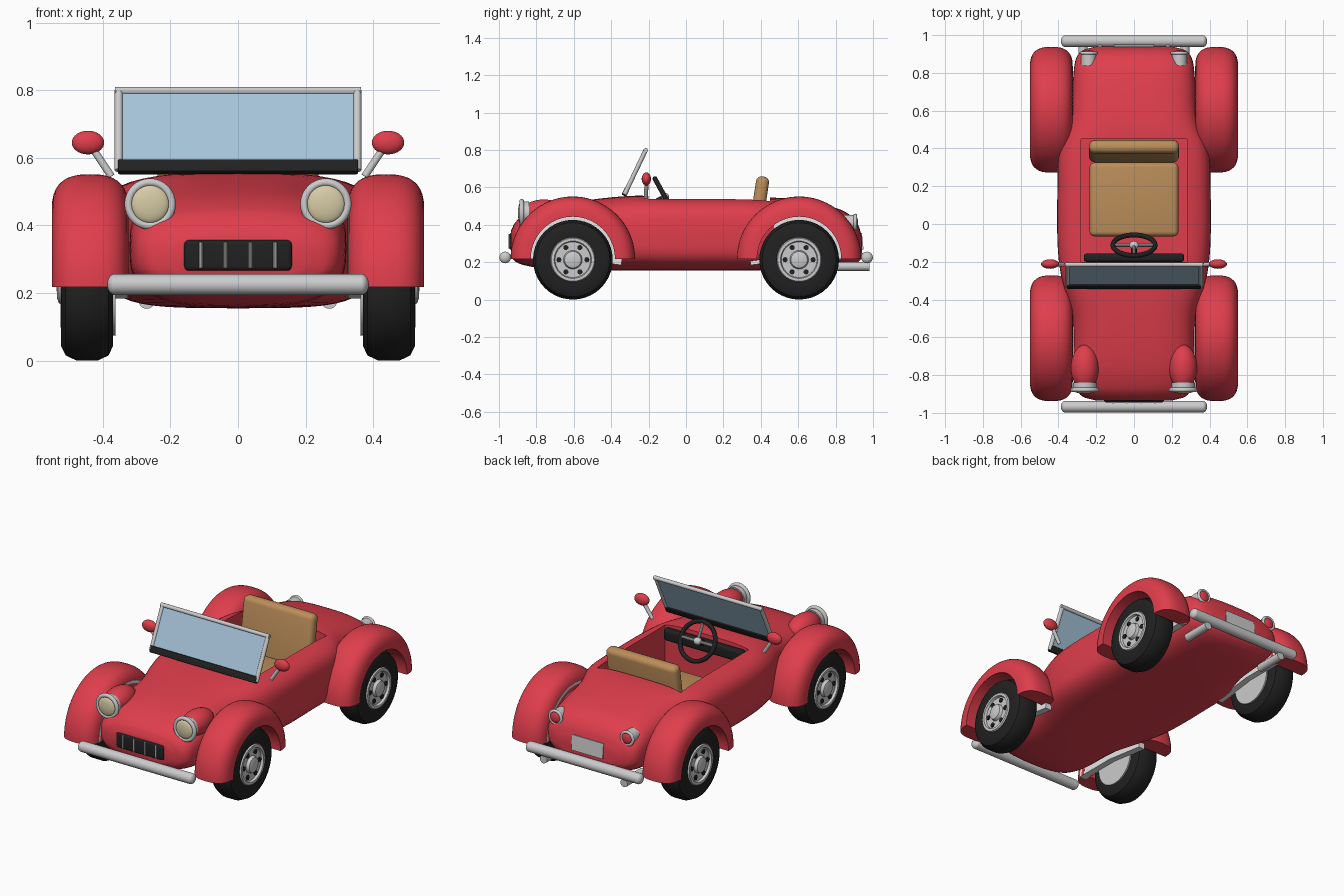
import bpy, bmesh
from math import sin, cos, pi, copysign
from mathutils import Matrix, Vector

cube = bpy.data.objects.get("Cube")
if cube:
    bpy.data.objects.remove(cube)


def material(name, r, g, b):
    m = bpy.data.materials.new(name)
    m.use_nodes = True
    m.diffuse_color = (r, g, b, 1)
    m.node_tree.nodes["Principled BSDF"].inputs["Base Color"].default_value = (r, g, b, 1)
    return m


RED = material("red paint", .74, .048, .072)
BLACK = material("black rubber", .015, .015, .015)
SILVER = material("silver metal", .6, .6, .61)
TAN = material("tan leather", .5, .27, .1)
GLASS = material("blue glass", .38, .55, .69)
CREAM = material("cream lens", .68, .6, .38)
WHITE = material("white liner", .9, .9, .9)


def smooth(obj):
    bpy.ops.object.select_all(action='DESELECT')
    obj.select_set(True)
    bpy.context.view_layer.objects.active = obj
    bpy.ops.object.shade_smooth_by_angle(angle=.6)


def finish(bm, name, mat):
    bmesh.ops.remove_doubles(bm, verts=bm.verts, dist=.0001)
    bmesh.ops.recalc_face_normals(bm, faces=bm.faces)
    mesh = bpy.data.meshes.new(name)
    bm.to_mesh(mesh)
    bm.free()
    mesh.materials.append(mat)
    obj = bpy.data.objects.new(name, mesh)
    bpy.context.collection.objects.link(obj)
    smooth(obj)
    return obj


def skin(name, rings, mat, loop=False):
    """Skin closed rings of points; cap the ends unless the rings form a loop."""
    bm = bmesh.new()
    rows = [[bm.verts.new(p) for p in ring] for ring in rings]
    n = len(rows[0])
    pairs = list(zip(rows, rows[1:])) + ([(rows[-1], rows[0])] if loop else [])
    for a, b in pairs:
        for i in range(n):
            j = (i + 1) % n
            bm.faces.new((a[i], a[j], b[j], b[i]))
    if not loop:
        bm.faces.new(rows[0])
        bm.faces.new(rows[-1])
    return finish(bm, name, mat)


def lathe(name, profile, side, y, z, mat, start=0, end=2 * pi, steps=40):
    """Turn an (x, radius) profile about a sideways axle."""
    full = end - start > 6.2
    count = steps if full else steps + 1
    angles = [start + (end - start) * i / steps for i in range(count)]
    rings = [[(side * x, y + r * cos(a), z + r * sin(a)) for x, r in profile] for a in angles]
    return skin(name, rings, mat, full)


def box(name, loc, size, mat, tilt=0, bevel=0):
    bm = bmesh.new()
    bmesh.ops.create_cube(bm, size=1)
    bmesh.ops.scale(bm, vec=size, verts=bm.verts)
    if bevel:
        bmesh.ops.bevel(bm, geom=bm.edges[:], offset=bevel, segments=4, profile=.5, affect='EDGES')
    bm.transform(Matrix.Translation(loc) @ Matrix.Rotation(tilt, 4, 'X'))
    return finish(bm, name, mat)


def tube(name, p, q, r, mat, sides=20):
    p, q = Vector(p), Vector(q)
    bm = bmesh.new()
    bmesh.ops.create_cone(bm, cap_ends=True, segments=sides, radius1=r, radius2=r, depth=(q - p).length)
    turn = (q - p).to_track_quat('Z', 'Y').to_matrix().to_4x4()
    bm.transform(Matrix.Translation((p + q) / 2) @ turn)
    return finish(bm, name, mat)


def ball(name, loc, radii, mat):
    bm = bmesh.new()
    bmesh.ops.create_uvsphere(bm, u_segments=28, v_segments=16, radius=1)
    bm.transform(Matrix.Translation(loc) @ Matrix.Diagonal((*radii, 1)))
    return finish(bm, name, mat)


def torus(name, loc, major, minor, tilt, mat):
    place = Matrix.Translation(loc) @ Matrix.Rotation(tilt, 4, 'X')
    turns = [2 * pi * i / 32 for i in range(32)]
    rings = [[place @ Vector(((major + minor * cos(b)) * cos(a), (major + minor * cos(b)) * sin(a),
                              minor * sin(b))) for b in turns[::3]] for a in turns]
    return skin(name, rings, mat, True)


# Body: rounded sections (y, half width, bottom, top, squareness) from nose to tail
SECTIONS = [(-.935, .2, .23, .37, 2.6), (-.915, .27, .205, .41, 2.6), (-.87, .305, .185, .45, 2.8),
            (-.75, .32, .165, .495, 3), (-.5, .325, .155, .535, 3.2), (-.28, .385, .155, .555, 3.6),
            (-.1, .405, .155, .55, 4), (.2, .405, .155, .55, 4), (.4, .395, .155, .545, 4),
            (.55, .34, .155, .54, 3.5), (.8, .32, .165, .49, 3), (.88, .305, .18, .45, 2.8),
            (.92, .27, .2, .4, 2.6), (.94, .2, .22, .34, 2.6)]


def section(y, w, low, high, n):
    ring = []
    for i in range(48):
        c, s = cos(2 * pi * i / 48), sin(2 * pi * i / 48)
        ring.append((w * copysign(abs(c) ** (2 / n), c), y,
                     (low + high) / 2 + (high - low) / 2 * copysign(abs(s) ** (2 / n), s)))
    return ring


stations = []
for i in range(len(SECTIONS) - 1):
    p0, p1, p2, p3 = (Vector(SECTIONS[min(max(k, 0), len(SECTIONS) - 1)]) for k in range(i - 1, i + 3))
    for t in (0, .25, .5, .75):
        spacing = p2[0] - p1[0]
        m1 = (p2 - p0) * (spacing / (p2[0] - p0[0]))
        m2 = (p3 - p1) * (spacing / (p3[0] - p1[0]))
        stations.append(p1 * (2 * t**3 - 3 * t**2 + 1) + m1 * (t**3 - 2 * t**2 + t)
                        + p2 * (3 * t**2 - 2 * t**3) + m2 * (t**3 - t**2))
stations.append(SECTIONS[-1])
body = skin("body", [section(*s) for s in stations], RED)

# Cockpit opening
cutter = box("cockpit_cutter", (0, .125, .52), (.56, .65, .6), RED)
cutter.hide_render = True
cut = body.modifiers.new("cockpit", 'BOOLEAN')
cut.object, cut.operation, cut.solver = cutter, 'DIFFERENCE', 'EXACT'
bpy.context.view_layer.objects.active = body
bpy.ops.object.modifier_apply(modifier="cockpit")
bpy.data.objects.remove(cutter)
smooth(body)

# Wheels, fenders and arch liners
TYRE = [(.372, .13), (.37, .17), (.383, .198), (.415, .213), (.478, .213), (.51, .198), (.524, .17), (.518, .115)]
HUB = [(.362, 0), (.362, .14), (.515, .122), (.526, .115), (.526, .1), (.512, .095),
       (.512, .05), (.53, .044), (.535, .03), (.537, 0)]
LINER = [(.325, 0), (.325, .262), (.368, .262), (.368, 0)]
FENDER = [(.4375 + .1135 * copysign(abs(cos(a)) ** .75, cos(a)), .225 + .108 * sin(a) ** .75)
          for a in [pi * i / 18 for i in range(18)] + [3.14159]]
for side, hand in ((1, "left"), (-1, "right")):
    for y, end in ((-.605, "front"), (.605, "rear")):
        tag = f"{end}_{hand}"
        lathe("tyre_" + tag, TYRE, side, y, .213, BLACK)
        lathe("hub_" + tag, HUB, side, y, .213, SILVER)
        for k in range(6):
            a = pi / 3 * k
            cy, cz = y + .075 * cos(a), .213 + .075 * sin(a)
            tube("bolt_" + tag, (side * .505, cy, cz), (side * .518, cy, cz), .014, BLACK, 10)
        lathe("fender_" + tag, FENDER, side, y, .218, RED, 0, pi)
        drop = .13
        lathe("arch_liner_" + tag, LINER, side, y, .218, WHITE,
              -drop if y < 0 else 0, pi if y < 0 else pi + drop)

    # Headlights
    x = side * .26
    ball("headlight_pod_" + hand, (x, -.76, .463), (.074, .122, .072), RED)
    tube("headlight_shell_" + hand, (x, -.885, .463), (x, -.84, .463), .062, SILVER, 32)
    torus("headlight_ring_" + hand, (x, -.878, .463), .064, .012, pi / 2, SILVER)
    ball("headlight_lens_" + hand, (x, -.883, .463), (.056, .016, .056), CREAM)

    # Tail lights, exhausts and bumper brackets
    x = side * .24
    tube("tail_light_base_" + hand, (x, .84, .412), (x, .905, .412), .04, SILVER, 28)
    torus("tail_light_ring_" + hand, (x, .905, .412), .038, .009, pi / 2, SILVER)
    ball("tail_light_lens_" + hand, (x, .906, .412), (.034, .014, .034), RED)
    tube("exhaust_" + hand, (side * .27, .8, .177), (side * .27, .98, .177), .024, SILVER)
    tube("bumper_bracket_" + hand, (side * .18, .9, .235), (side * .18, .97, .235), .014, SILVER)

    # Door mirrors
    tube("mirror_stem_" + hand, (side * .375, -.215, .545), (side * .435, -.21, .635), .011, SILVER)
    ball("mirror_" + hand, (side * .444, -.212, .645), (.048, .025, .035), RED)

    # Windscreen posts
    tube("windscreen_post_" + hand, (side * .353, -.328, .563), (side * .353, -.215, .8), .012, SILVER, 12)

# Bumpers with rounded ends
for y, name in ((-.967, "front"), (.968, "rear")):
    tube(name + "_bumper", (-.365, y, .225), (.365, y, .225), .031, SILVER, 24)
    for side in (-1, 1):
        ball(name + "_bumper_end", (side * .365, y, .225), (.022, .031, .031), SILVER)

# Windscreen
tube("windscreen_top", (-.364, -.215, .798), (.364, -.215, .798), .012, SILVER, 12)
box("windscreen_glass", (0, -.27, .684), (.7, .009, .25), GLASS, -.446)
box("windscreen_seal", (0, -.324, .573), (.71, .028, .038), BLACK, -.446, .004)

# Grille and rear plate
box("grille", (0, -.93, .311), (.32, .03, .092), BLACK, 0, .0145)
for x in (-.11, -.037, .037, .11):
    tube("grille_bar", (x, -.944, .274), (x, -.944, .35), .006, SILVER, 10)
box("rear_plate", (0, .93, .31), (.21, .03, .09), SILVER, .1)

# Seat, dashboard and steering wheel
box("seat_base", (0, .13, .3), (.47, .39, .15), TAN, 0, .025)
box("seat_back", (0, .385, .47), (.475, .07, .38), TAN, -.15, .03)
box("dashboard", (0, -.178, .5), (.53, .045, .07), BLACK, 0, .015)
centre = Vector((0, -.112, .548))
torus("steering_wheel", centre, .112, .013, -1.067, BLACK)
tube("steering_column", centre, centre + Vector((0, -.085, -.047)), .016, BLACK)
ball("steering_hub", centre, (.025, .022, .022), SILVER)
for a in (0, pi, -pi / 2):
    spoke = Matrix.Rotation(-1.067, 3, 'X') @ Vector((cos(a), sin(a), 0))
    tube("steering_spoke", centre, centre + spoke * .108, .009, SILVER, 10)
